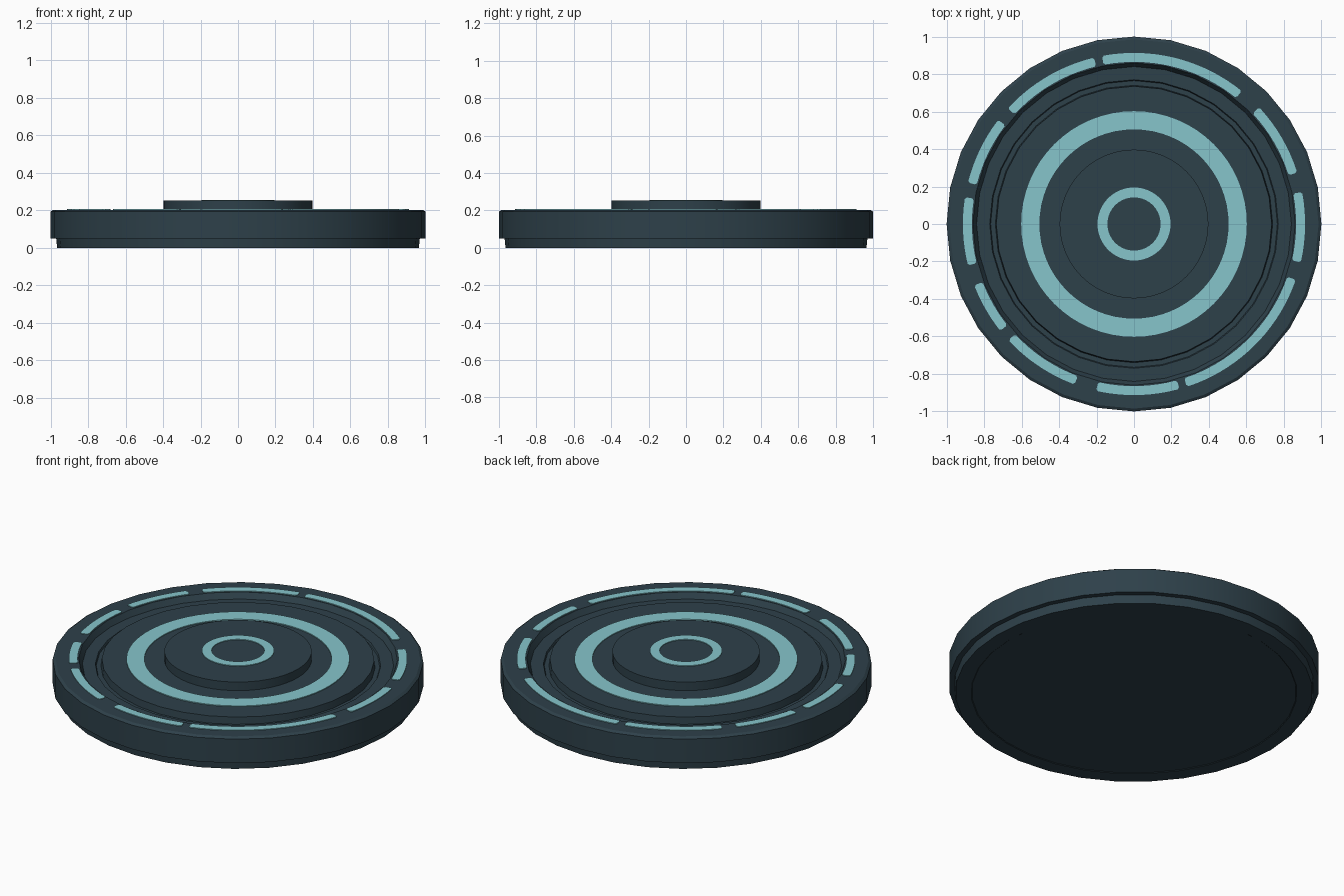
import bpy, bmesh, math

if "Cube" in bpy.data.objects:
    bpy.data.objects.remove(bpy.data.objects["Cube"])

def material(name, rgb):
    m = bpy.data.materials.new(name)
    m.diffuse_color = (*rgb, 1)
    m.use_nodes = True
    m.node_tree.nodes["Principled BSDF"].inputs["Base Color"].default_value = m.diffuse_color
    return m

DARK = material("dark slate", (0.027, 0.052, 0.068))
TEAL = material("pale teal", (0.24, 0.56, 0.60))

def finish(name, bm, mat):
    bmesh.ops.recalc_face_normals(bm, faces=bm.faces)
    me = bpy.data.meshes.new(name)
    bm.to_mesh(me)
    bm.free()
    me.materials.append(mat)
    ob = bpy.data.objects.new(name, me)
    bpy.context.collection.objects.link(ob)
    bpy.ops.object.select_all(action='DESELECT')
    ob.select_set(True)
    bpy.context.view_layer.objects.active = ob
    bpy.ops.object.shade_smooth_by_angle(angle=math.radians(25))
    return ob

def lathe(name, profile, sides, mat, closed=False):
    """Spin (radius, z) points round z; open profiles get flat end caps."""
    bm = bmesh.new()
    rings = []
    for r, z in profile:
        rings.append([bm.verts.new((r * math.cos(2 * math.pi * i / sides),
                                    r * math.sin(2 * math.pi * i / sides), z))
                      for i in range(sides)])
    pairs = list(zip(rings, rings[1:]))
    if closed:
        pairs.append((rings[-1], rings[0]))
    else:
        bm.faces.new(rings[0])
        bm.faces.new(rings[-1])
    for a, b in pairs:
        for i in range(sides):
            j = (i + 1) % sides
            bm.faces.new((a[i], a[j], b[j], b[i]))
    return finish(name, bm, mat)

def arc_plate(name, start, end, r0, r1, z0, z1, mat):
    """Thin curved plate with clipped corners."""
    bm = bmesh.new()
    clip = 0.6
    n = max(4, round((end - start) / 3))
    angles = [start] + [start + clip + (end - start - 2 * clip) * i / n
                        for i in range(n + 1)] + [end]
    cols = []
    for k, a in enumerate(angles):
        inset = 0.01 if k in (0, len(angles) - 1) else 0
        c, s = math.cos(math.radians(a)), math.sin(math.radians(a))
        cols.append([bm.verts.new((r * c, r * s, z)) for r, z in
                     ((r0 + inset, z0), (r1 - inset, z0),
                      (r1 - inset, z1), (r0 + inset, z1))])
    for a, b in zip(cols, cols[1:]):
        for i in range(4):
            j = (i + 1) % 4
            bm.faces.new((a[i], a[j], b[j], b[i]))
    bm.faces.new(cols[0])
    bm.faces.new(cols[-1])
    return finish(name, bm, mat)

# Main pad: base skirt, outer rim, groove and raised inner platform
lathe("pad_body", [
    (0.876, 0.003), (0.88, 0.0), (0.965, 0.0), (0.97, 0.05),
    (1.0, 0.05), (1.0, 0.193), (0.985, 0.203), (0.86, 0.203),
    (0.84, 0.17), (0.77, 0.17), (0.765, 0.16), (0.74, 0.16),
    (0.735, 0.201)], 32, DARK)

# Central raised disc
lathe("centre_disc", [(0.397, 0.19), (0.397, 0.252)], 48, DARK)

# Glowing rings
def flat_ring(name, r0, r1, z0, z1):
    lathe(name, [(r0, z0), (r1, z0), (r1, z1), (r0, z1)], 64, TEAL, True)

flat_ring("platform_ring", 0.505, 0.602, 0.199, 0.206)
flat_ring("centre_ring", 0.142, 0.195, 0.250, 0.256)

# Uneven light strips around the rim (start and end angle in degrees)
strips = [(-13, 10.8), (17.5, 43), (51, 100.8), (103.5, 137.5), (142.5, 166),
          (171, 194), (201, 218.6), (222.8, 249.7), (257.2, 285.4), (288, 341)]
for i, (a, b) in enumerate(strips):
    arc_plate(f"rim_light_{i + 1}", a, b, 0.865, 0.913, 0.201, 0.207, TEAL)
